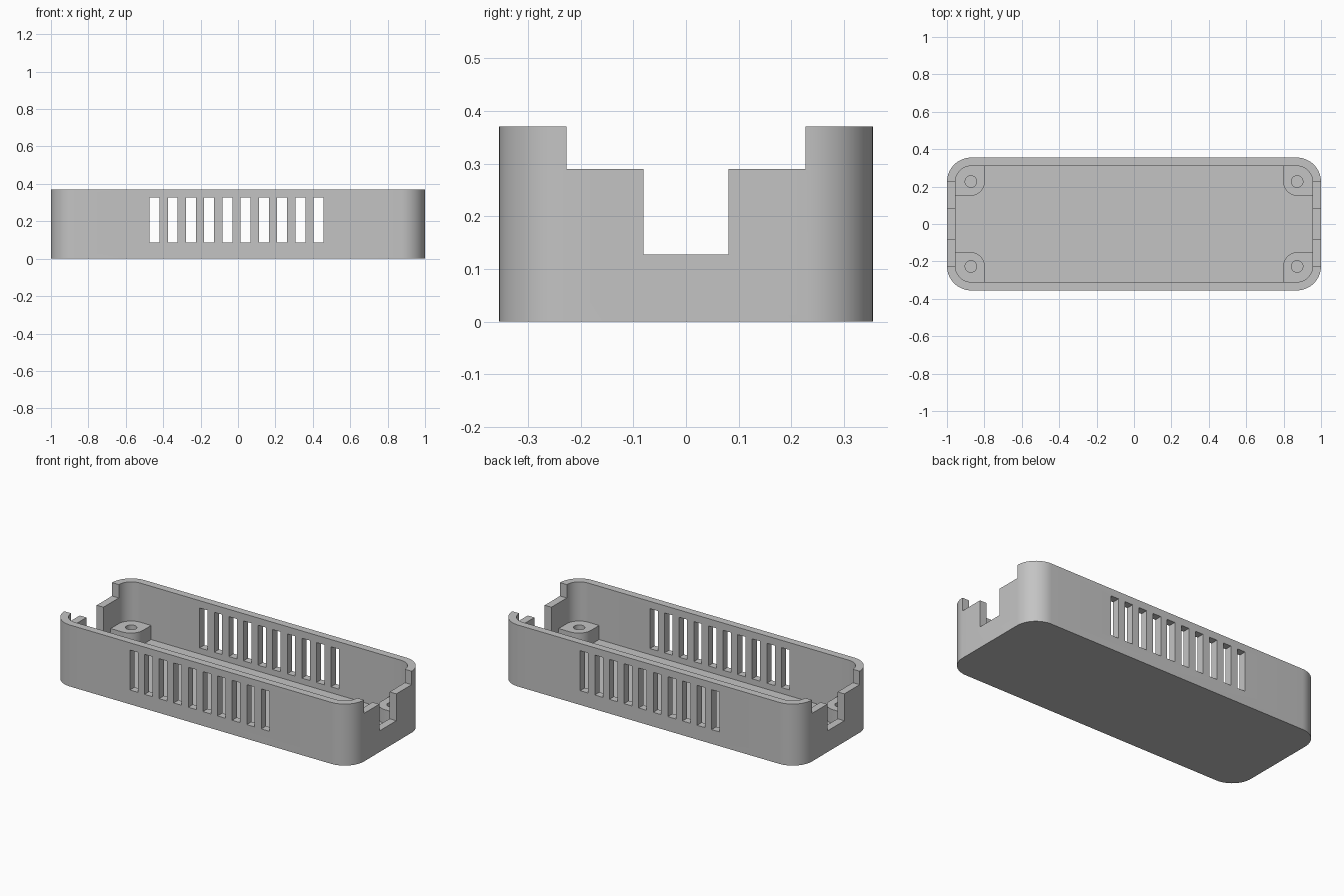
import bpy
import bmesh
from math import cos, sin, pi

cube = bpy.data.objects.get("Cube")
if cube:
    bpy.data.objects.remove(cube, do_unlink=True)

LENGTH, DEPTH, HEIGHT = 1.0, 0.355, 0.371   # half length, half depth, full height
WALL, FLOOR, RADIUS = 0.045, 0.05, 0.13

grey = bpy.data.materials.new("plain grey plastic")
grey.use_nodes = True
grey.diffuse_color = (0.55, 0.55, 0.55, 1)
grey.node_tree.nodes["Principled BSDF"].inputs["Base Color"].default_value = (0.55, 0.55, 0.55, 1)


def rounded_rect(x0, x1, y0, y1, radii, steps=14):
    """Counter-clockwise outline; radii start at the (x1, y1) corner."""
    corners = ((x1, y1, -1, -1), (x0, y1, 1, -1), (x0, y0, 1, 1), (x1, y0, -1, 1))
    points = []
    for i, ((x, y, sx, sy), r) in enumerate(zip(corners, radii)):
        if r == 0:
            points.append((x, y))
            continue
        for k in range(steps + 1):
            a = (i + k / steps) * pi / 2
            points.append((x + sx * r + r * cos(a), y + sy * r + r * sin(a)))
    return points


def circle(x, y, r, sides=32):
    return [(x + r * cos(2 * pi * k / sides), y + r * sin(2 * pi * k / sides))
            for k in range(sides)]


def prisms(name, outlines, z0, z1):
    """One object holding an upright prism for each outline."""
    bm = bmesh.new()
    for outline in outlines:
        low = [bm.verts.new((x, y, z0)) for x, y in outline]
        high = [bm.verts.new((x, y, z1)) for x, y in outline]
        bm.faces.new(low[::-1])
        bm.faces.new(high)
        for i in range(len(low)):
            j = (i + 1) % len(low)
            bm.faces.new((low[i], low[j], high[j], high[i]))
    mesh = bpy.data.meshes.new(name)
    bm.to_mesh(mesh)
    bm.free()
    mesh.materials.append(grey)
    obj = bpy.data.objects.new(name, mesh)
    bpy.context.collection.objects.link(obj)
    return obj


def box(x0, x1, y0, y1):
    return rounded_rect(x0, x1, y0, y1, (0, 0, 0, 0))


def cut(obj, cutter):
    cutter.hide_render = True
    mod = obj.modifiers.new(cutter.name, "BOOLEAN")
    mod.operation = "DIFFERENCE"
    mod.solver = "EXACT"
    mod.object = cutter


def finish(obj):
    """Apply the modifiers, drop the cutters and smooth the round corners."""
    bpy.context.view_layer.update()
    evaluated = obj.evaluated_get(bpy.context.evaluated_depsgraph_get())
    mesh = bpy.data.meshes.new_from_object(evaluated)
    cutters = [m.object for m in obj.modifiers if m.type == "BOOLEAN"]
    obj.modifiers.clear()
    obj.data = mesh
    for cutter in cutters:
        bpy.data.objects.remove(cutter, do_unlink=True)
    bpy.ops.object.select_all(action="DESELECT")
    obj.select_set(True)
    bpy.context.view_layer.objects.active = obj
    bpy.ops.object.shade_smooth_by_angle(angle=pi / 6)


# Open tray with rounded corners
tray = prisms("tray", [rounded_rect(-LENGTH, LENGTH, -DEPTH, DEPTH, [RADIUS] * 4)], 0, HEIGHT)
inner_x, inner_y = LENGTH - WALL, DEPTH - WALL
cut(tray, prisms("cavity", [rounded_rect(-inner_x, inner_x, -inner_y, inner_y,
                                         [RADIUS - WALL] * 4)], FLOOR, 0.5))

# Stepped cable notches through both ends
cut(tray, prisms("wide_notch", [box(-1.1, 1.1, -0.227, 0.227)], 0.29, 0.5))
cut(tray, prisms("deep_notch", [box(-1.1, 1.1, -0.081, 0.081)], 0.128, 0.5))

# Ten ventilation slots through front and back
slots = [box(-0.473 + 0.0975 * i, -0.42 + 0.0975 * i, -0.5, 0.5) for i in range(10)]
cut(tray, prisms("vent_slots", slots, 0.086, 0.327))
finish(tray)

# Screw bosses in the four corners
bosses = prisms("screw_bosses", [rounded_rect(0.797, 0.975, 0.15, 0.33,
                                              (0.1, 0, 0.08, 0))], FLOOR - 0.005, 0.135)
cut(bosses, prisms("screw_holes", [circle(0.872, 0.227, 0.031)], 0, 0.3))
mirror = bosses.modifiers.new("four corners", "MIRROR")
mirror.use_axis = (True, True, False)
finish(bosses)
